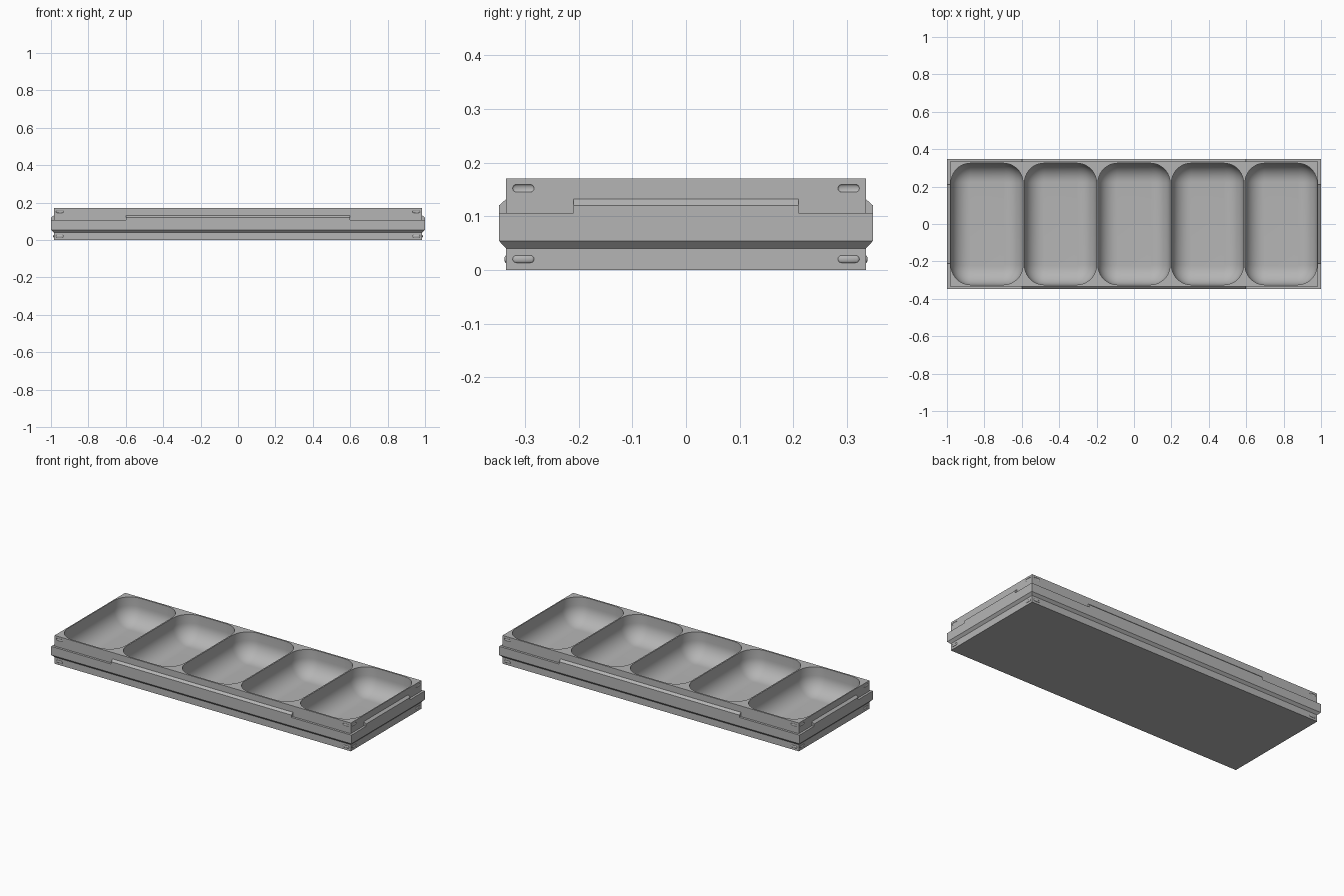
import bpy
import bmesh
from math import pi, sin, cos, radians
from mathutils import Matrix

cube = bpy.data.objects.get("Cube")
if cube:
    bpy.data.objects.remove(cube, do_unlink=True)

HX, HY, TOP = 0.985, 0.335, 0.17      # body half sizes and height
RIM = 0.0135                          # how far the belt stands out
GREY = (0.46, 0.46, 0.46, 1)

mat = bpy.data.materials.new("grey plastic")
mat.use_nodes = True
mat.diffuse_color = GREY
mat.node_tree.nodes["Principled BSDF"].inputs["Base Color"].default_value = GREY


def make_object(name, bm):
    bmesh.ops.recalc_face_normals(bm, faces=bm.faces)
    mesh = bpy.data.meshes.new(name)
    bm.to_mesh(mesh)
    bm.free()
    mesh.materials.append(mat)
    obj = bpy.data.objects.new(name, mesh)
    bpy.context.collection.objects.link(obj)
    return obj


def loft(bm, rings):
    """Closed solid through a stack of matching rings."""
    loops = [[bm.verts.new(p) for p in ring] for ring in rings]
    for a, b in zip(loops, loops[1:]):
        for i in range(len(a)):
            j = (i + 1) % len(a)
            bm.faces.new((a[i], a[j], b[j], b[i]))
    bm.faces.new(loops[0])
    bm.faces.new(loops[-1])


def rectangle(hx, hy, z):
    return [(-hx, -hy, z), (hx, -hy, z), (hx, hy, z), (-hx, hy, z)]


def rounded(cx, hx, hy, r, z, steps=10):
    pts = []
    for k, (sx, sy) in enumerate([(1, 1), (-1, 1), (-1, -1), (1, -1)]):
        for s in range(steps + 1):
            a = (k + s / steps) * pi / 2
            pts.append((cx + sx * (hx - r) + r * cos(a), sy * (hy - r) + r * sin(a), z))
    return pts


def apply_boolean(target, tool, operation):
    mod = target.modifiers.new(operation.lower(), "BOOLEAN")
    mod.operation, mod.solver, mod.object = operation, "EXACT", tool
    bpy.context.view_layer.objects.active = target
    bpy.ops.object.modifier_apply(modifier=mod.name)
    bpy.data.objects.remove(tool, do_unlink=True)


def add_capsule(bm, matrix):
    """Flattened lozenge lying along local x."""
    r = 0.007
    verts = bmesh.ops.create_uvsphere(bm, u_segments=16, v_segments=10, radius=r)["verts"]
    for v in verts:
        if abs(v.co.x) > 1e-5:
            v.co.x += 0.013 if v.co.x > 0 else -0.013
        v.co.y *= 0.5
    bmesh.ops.transform(bm, matrix=matrix, verts=verts)


def corner_capsules(bm, z):
    inset = 0.032
    for sx in (-1, 1):
        for sy in (-1, 1):
            add_capsule(bm, Matrix.Translation((sx * (HX - inset), sy * HY, z)))
            add_capsule(bm, Matrix.Translation((sx * HX, sy * (HY - inset), z))
                        @ Matrix.Rotation(pi / 2, 4, "Z"))


# Body with the belt running round it
bm = bmesh.new()
profile = [(0, 0), (0, 0.04), (RIM, 0.054), (RIM, 0.106), (0, 0.106), (0, TOP)]
loft(bm, [rectangle(HX + o, HY + o, z) for o, z in profile])
tray = make_object("tray", bm)

# Raised grips on the belt, one per side
bm = bmesh.new()
for quarter in range(4):
    half, edge = ((0.6, HY), (0.21, HX))[quarter % 2]
    turn = Matrix.Rotation(quarter * pi / 2, 3, "Z")
    section = [(-0.003, 0.1), (RIM, 0.1), (RIM, 0.12), (0, 0.132), (-0.003, 0.132)]
    loft(bm, [[turn @ Matrix.Translation((x, -edge - o, z)).translation
               for o, z in section] for x in (-half, half)])
apply_boolean(tray, make_object("grips", bm), "UNION")

# Five bowl-shaped compartments
FLOOR, FILLET, STEPS = 0.018, 0.1, 12
bm = bmesh.new()
for i in range(-2, 3):
    cx = i * 0.393
    rings = [rounded(cx, 0.1925, 0.325, 0.105, TOP + 0.05)]
    for s in range(STEPS + 1):
        a = s / STEPS * pi / 2
        t = FILLET * (1 - cos(a))
        rings.append(rounded(cx, 0.1925 - t, 0.325 - t, 0.105 - t,
                             FLOOR + FILLET * (1 - sin(a))))
    loft(bm, rings)
apply_boolean(tray, make_object("compartment_cutter", bm), "DIFFERENCE")

# Catch dents near the top corners
bm = bmesh.new()
corner_capsules(bm, 0.152)
apply_boolean(tray, make_object("dent_cutter", bm), "DIFFERENCE")

# Catch bumps near the bottom corners
bm = bmesh.new()
corner_capsules(bm, 0.02)
bumps = make_object("catch_bumps", bm)

for obj in (tray, bumps):
    bpy.ops.object.select_all(action="DESELECT")
    obj.select_set(True)
    bpy.context.view_layer.objects.active = obj
    bpy.ops.object.shade_smooth_by_angle(angle=radians(30))
